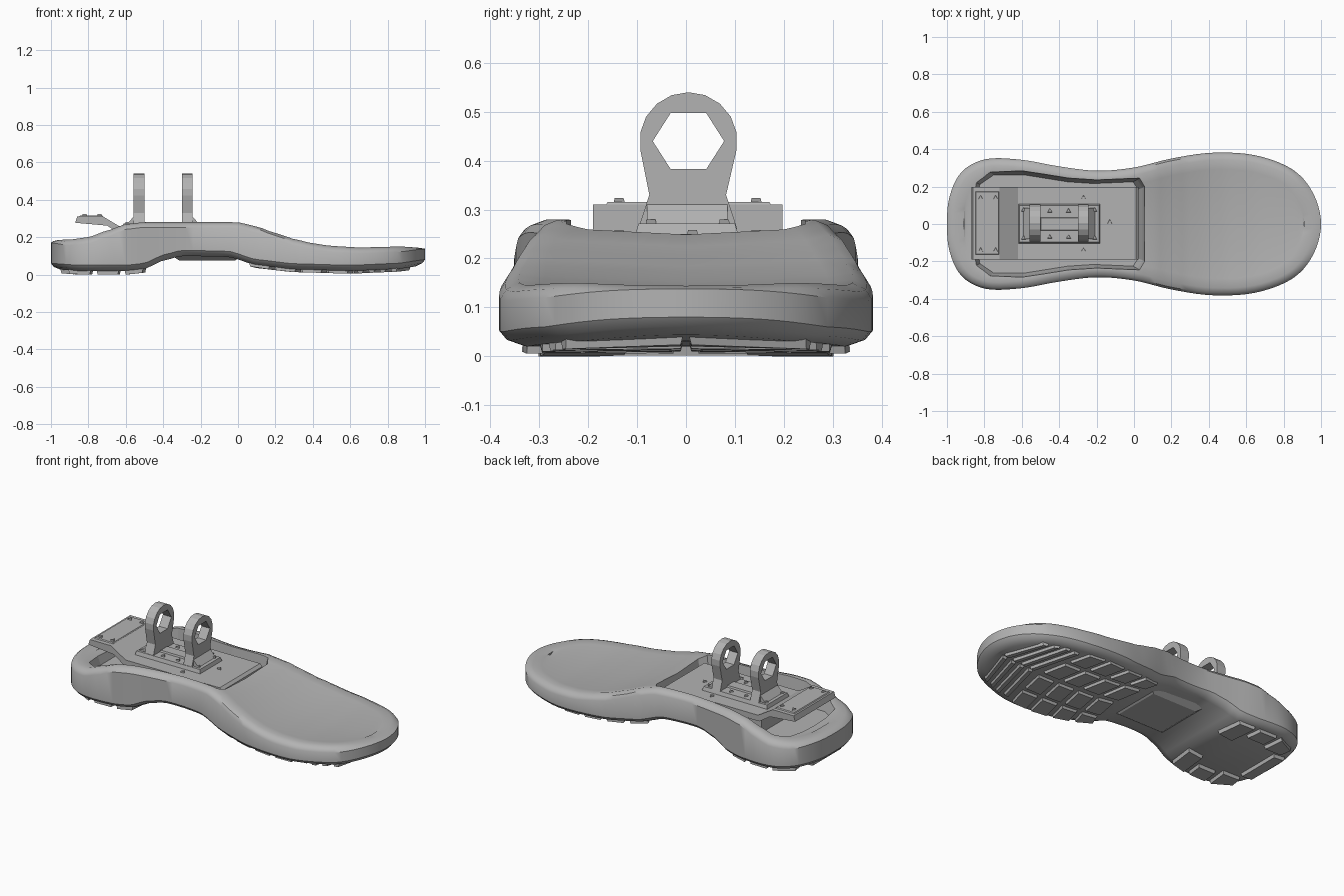
import bpy, bmesh, math
from mathutils import Vector

if "Cube" in bpy.data.objects:
    bpy.data.objects.remove(bpy.data.objects["Cube"])

grey = bpy.data.materials.new("plain grey")
grey.use_nodes = True
COLOUR = (0.45, 0.45, 0.45, 1)
grey.diffuse_color = COLOUR
grey.node_tree.nodes["Principled BSDF"].inputs["Base Color"].default_value = COLOUR


def finish(name, bm, smooth=None):
    bmesh.ops.recalc_face_normals(bm, faces=bm.faces)
    mesh = bpy.data.meshes.new(name)
    bm.to_mesh(mesh)
    bm.free()
    mesh.materials.append(grey)
    ob = bpy.data.objects.new(name, mesh)
    bpy.context.collection.objects.link(ob)
    if smooth:
        bpy.ops.object.select_all(action="DESELECT")
        ob.select_set(True)
        bpy.context.view_layer.objects.active = ob
        bpy.ops.object.shade_smooth_by_angle(angle=math.radians(smooth))
    return ob


def add_loft(bm, rings, caps=True):
    """Bridge closed rings of equal length, optionally capping the ends."""
    loops = [[bm.verts.new(p) for p in r] for r in rings]
    n = len(loops[0])
    for a, b in zip(loops, loops[1:]):
        for i in range(n):
            j = (i + 1) % n
            bm.faces.new((a[i], a[j], b[j], b[i]))
    if caps:
        bm.faces.new(loops[0])
        bm.faces.new(loops[-1])
    return loops


def loft(name, rings, smooth=None):
    bm = bmesh.new()
    add_loft(bm, rings)
    return finish(name, bm, smooth)


def box(name, x0, x1, y0, y1, z0, z1, taper=0):
    def rect(i, z):
        return [(x0 + i, y0 + i, z), (x1 - i, y0 + i, z), (x1 - i, y1 - i, z), (x0 + i, y1 - i, z)]
    return loft(name, [rect(0, z0), rect(taper, z1)])


def cut(ob, cutter):
    cutter.hide_render = True
    cutter.hide_viewport = True
    cutter.display_type = "WIRE"
    mod = ob.modifiers.new("cut", "BOOLEAN")
    mod.object = cutter
    mod.solver = "EXACT"
    bpy.context.view_layer.objects.active = ob
    bpy.ops.object.modifier_apply(modifier=mod.name)
    bpy.data.objects.remove(cutter)


def spline(p0, p1, p2, p3, t):
    return 0.5 * (2 * p1 + (p2 - p0) * t + (2 * p0 - 5 * p1 + 4 * p2 - p3) * t ** 2
                  + (3 * p1 - p0 - 3 * p2 + p3) * t ** 3)


def height(knots, x):
    """Smooth value at x through a few (x, value) knots."""
    x = max(knots[0][0], min(knots[-1][0], x))
    for (xa, za), (xb, zb) in zip(knots, knots[1:]):
        if x <= xb:
            t = (x - xa) / (xb - xa)
            t = 0.6 * t + 0.4 * t * t * (3 - 2 * t)
            return za + (zb - za) * t


# Side profiles of the sole: top of rim, upper wall edge, underside
TOP = [(-1, .185), (-.9, .187), (-.8, .2), (-.7, .235), (-.6, .27), (-.5, .28), (0, .28), (.1, .257),
       (.2, .222), (.3, .19), (.4, .167), (.5, .153), (.65, .145), (.87, .15), (1, .142)]
EDGE = [(-1, .17), (-.9, .156), (-.8, .166), (-.7, .2), (-.6, .242), (-.5, .253), (0, .25), (.1, .225),
        (.2, .188), (.3, .155), (.5, .12), (.65, .113), (.85, .12), (1, .138)]
UNDER = [(-1, .03), (-.85, .02), (-.6, .02), (-.5, .03), (-.4, .075), (-.3, .1), (-.05, .095), (.1, .05),
         (.3, .028), (.6, .02), (.85, .03), (1, .05)]
# Half outline in plan, heel to toe
HALF = [(-1, 0), (-.985, .15), (-.92, .28), (-.79, .347), (-.6, .343), (-.4, .308), (-.2, .285), (0, .302),
        (.2, .35), (.42, .381), (.65, .367), (.85, .29), (.96, .16), (1, 0)]

pts = [Vector(p) for p in HALF]
path = [Vector((pts[1].x, -pts[1].y))] + pts + [Vector((pts[-2].x, -pts[-2].y))]
STEPS = 5
side = [spline(*path[i:i + 4], s / STEPS) for i in range(len(pts) - 1) for s in range(STEPS)] + [pts[-1]]
M = len(side) - 1
outline = side + [Vector((p.x, -p.y)) for p in reversed(side[1:-1])]
N = len(outline)


def ring(inset, zfun):
    out = []
    for i, p in enumerate(outline):
        d = (outline[(i + 1) % N] - outline[i - 1]).normalized()
        q = p + Vector((d.y, -d.x)) * inset
        out.append((q.x, q.y, zfun(q.x)))
    return out


def cap(bm, loop, zfun):
    """Close a symmetric ring with a centre line and quads across."""
    mid = [loop[0]] + [bm.verts.new((loop[k].co.x, 0, zfun(loop[k].co.x))) for k in range(1, M)] + [loop[M]]
    for s in (1, -1):
        for k in range(M):
            quad = [loop[s * k], mid[k], mid[k + 1], loop[(s * (k + 1)) % N]]
            bm.faces.new(list(dict.fromkeys(quad)))


# Sole body
top = lambda x: height(TOP, x)
edge = lambda x: height(EDGE, x)
under = lambda x: height(UNDER, x)
bm = bmesh.new()
loops = add_loft(bm, [ring(.05, under), ring(.015, lambda x: under(x) + .012), ring(0, lambda x: under(x) + .03),
                      ring(0, edge), ring(.012, lambda x: edge(x) * .4 + top(x) * .6), ring(.04, top),
                      ring(.09, lambda x: top(x) - .006)], caps=False)
cap(bm, loops[0], under)
cap(bm, loops[-1], lambda x: top(x) - .018)
sole = finish("sole", bm, 35)

# Heel recess with a sloping inner rim
RECESS = [(.06, .2), (.03, .245), (-.2, .235), (-.35, .245), (-.6, .285), (-.78, .285), (-.86, .23), (-.88, .12)]
recess = RECESS + [(x, -y) for x, y in reversed(RECESS)]


def recess_ring(s, z):
    return [(-.41 + (x + .41) * s, y * s, z) for x, y in recess]


cut(sole, loft("recess_cutter", [recess_ring(.92, .13), recess_ring(.97, .2), recess_ring(1.02, .32)]))


def extrude(name, profile, axis, a, b):
    """Prism: profile in xz along y, or in yz along x."""
    place = (lambda p, d: (p[0], d, p[1])) if axis == "y" else (lambda p, d: (d, p[0], p[1]))
    return loft(name, [[place(p, d) for p in profile] for d in (a, b)])


# Mounting plate with raised heel tab, on a pedestal
extrude("mounting_plate", [(-.87, .277), (-.86, .31), (-.72, .31), (-.62, .25), (.01, .25), (.025, .235),
                           (.025, .215), (-.63, .215), (-.7, .262)], "y", -.19, .197)
box("plate_pedestal", -.62, 0, -.165, .165, .12, .22)
box("tab_cover", -.85, -.72, -.165, .175, .308, .316, .005)
box("bracket_base", -.62, -.18, -.105, .108, .245, .272, .008)
box("bracket_bridge", -.5, -.29, -.035, .035, .27, .282, .004)

# Upright ankle lugs with a pierced eye and a wedge foot
arc = [(.005 + .1 * math.cos(math.radians(a)), .44 + .1 * math.sin(math.radians(a))) for a in range(-10, 191, 20)]
lug = [(.105, .26), (.082, .33)] + arc + [(-.075, .33), (-.098, .26)]
eye = [(.005 + .073 * math.cos(math.radians(a)), .44 + .066 * math.sin(math.radians(a))) for a in range(0, 360, 60)]
for name, x, out in (("rear_lug", -.558, -1), ("front_lug", -.3, 1)):
    ob = extrude(name, lug, "x", x, x + .057)
    cut(ob, extrude("eye_cutter", eye, "x", x - .05, x + .11))
    face = x + .057 if out > 0 else x
    extrude(name + "_wedge", [(face, .265), (face, .31), (face + out * .04, .265)], "y", -.08, .085)


# Three-sided screws
def screw(x, y, z):
    def tri(r, h):
        return [(x + r * math.cos(a), y + r * math.sin(a), h) for a in (1.57, 3.67, 5.76)]
    loft("screw", [tri(.016, z - .005), tri(.012, z + .008)])


for s in (-1, 1):
    for x, y, z in ((-.82, .14, .316), (-.74, .14, .316), (-.59, .075, .272), (-.45, .07, .272),
                    (-.35, .07, .272), (-.21, .075, .272), (-.27, .14, .25)):
        screw(x, s * y, z)
screw(-.13, .01, .25)

# Arch block under the waist
box("arch_block", -.36, .03, -.19, .19, .105, .076, .045)


# Tread pads that follow the underside and stop inside the outline
def half_width(x):
    return height(HALF, x) - .045


def pad(x0, x1, y0, y1, skew=0, thick=.02):
    def quad(i, drop):
        res = []
        for x, y in ((x0 + i, y0 + i), (x1 - i, y0 + i), (x1 - i, y1 - i), (x0 + i, y1 - i)):
            x += skew * abs(y)
            y = max(-half_width(x), min(half_width(x), y))
            res.append((x, y, under(x) - drop))
        return res
    loft("tread_pad", [quad(0, -.006), quad(.006, thick)])


# Heel pads
pad(-.95, -.87, -.14, .14)
for s in (-1, 1):
    for x0, x1, inner in ((-.88, -.76, .17), (-.73, -.61, .2), (-.58, -.48, .12)):
        pad(x0, x1, *sorted((s * inner, s * .34)), -.08)

# Forefoot pads and curved toe bars
for s in (-1, 1):
    for i in range(4):
        x0 = .13 + i * .14
        pad(x0, x0 + .11, *sorted((s * .02, s * .17)), -.2, .015)
        pad(x0, x0 + .11, *sorted((s * .2, s * .36)), -.2, .015)
    for i in range(4):
        x0 = .71 + i * .06
        pad(x0, x0 + .035, *sorted((s * .005, s * .3)), -.25, .015)
